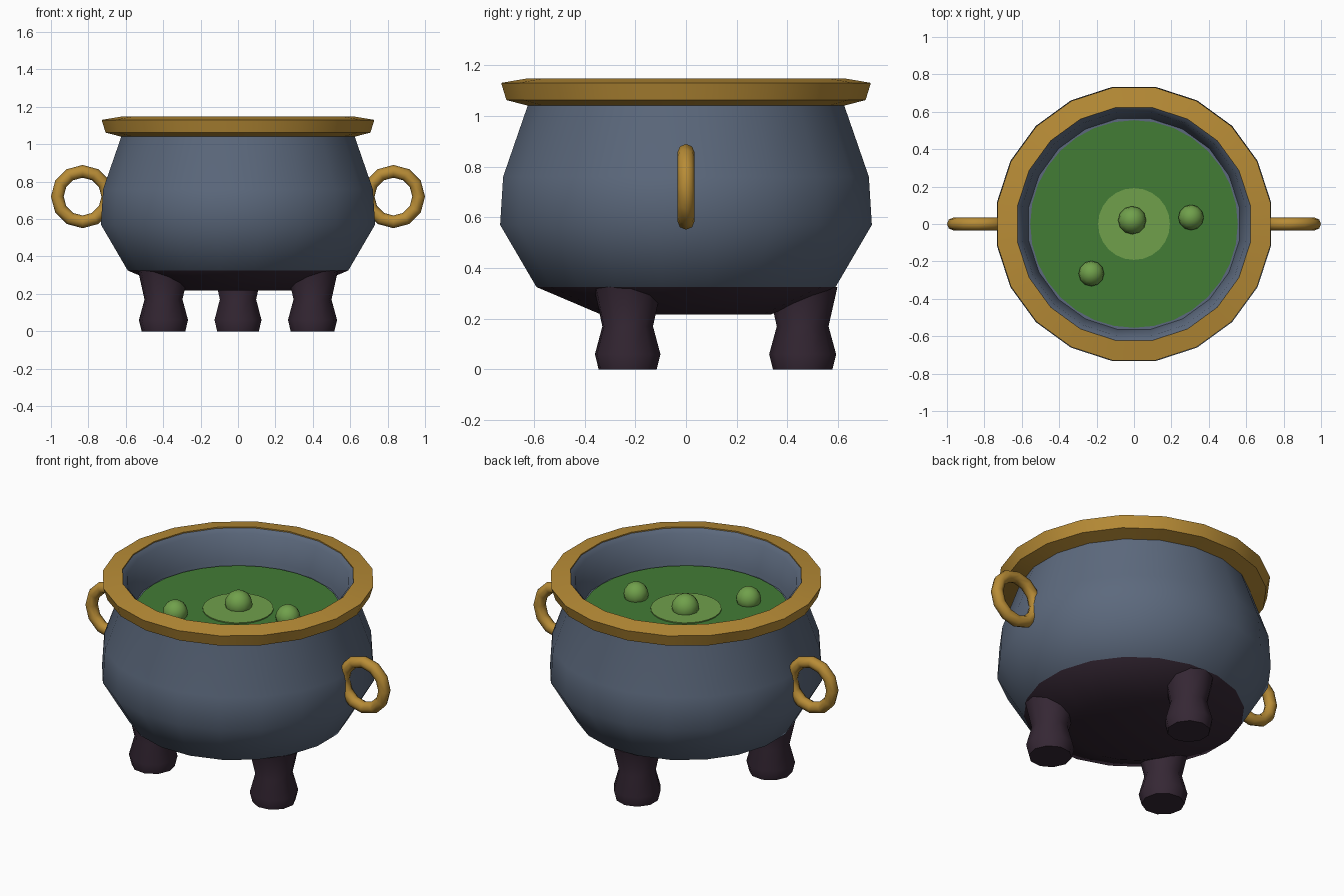
import bpy, bmesh, math
from mathutils import Vector

if "Cube" in bpy.data.objects:
    bpy.data.objects.remove(bpy.data.objects["Cube"])


def srgb(r, g, b):
    lin = [(c / 255 / 12.92) if c < 10 else ((c / 255 + 0.055) / 1.055) ** 2.4 for c in (r, g, b)]
    return (*lin, 1.0)


def material(name, rgb):
    m = bpy.data.materials.new(name)
    m.diffuse_color = srgb(*rgb)
    m.use_nodes = True
    m.node_tree.nodes["Principled BSDF"].inputs["Base Color"].default_value = m.diffuse_color
    return m


IRON = material("blue grey iron", (92, 105, 125))
DARK = material("dark iron", (53, 39, 52))
GOLD = material("brass", (184, 140, 54))
GREEN = material("green brew", (66, 124, 53))
PALE = material("pale green foam", (112, 160, 75))


def lathe(name, profile, sides, mats, loc=(0, 0, 0), turn=0.0, closed=False, smooth=30):
    """Spin an (r, z) profile about z; r = 0 makes a pole."""
    bm = bmesh.new()
    rings = []
    for r, z in profile:
        if r == 0:
            rings.append([bm.verts.new((0, 0, z))] * sides)
        else:
            angles = [turn + 2 * math.pi * i / sides for i in range(sides)]
            rings.append([bm.verts.new((r * math.cos(a), r * math.sin(a), z)) for a in angles])
    pairs = list(zip(rings, rings[1:]))
    if closed:
        pairs.append((rings[-1], rings[0]))
    for low, high in pairs:
        for i in range(sides):
            j = (i + 1) % sides
            corners = list(dict.fromkeys((low[i], low[j], high[j], high[i])))
            bm.faces.new(corners)
    bmesh.ops.recalc_face_normals(bm, faces=bm.faces)
    return finish(name, bm, mats, loc, smooth)


def finish(name, bm, mats, loc, smooth):
    me = bpy.data.meshes.new(name)
    bm.to_mesh(me)
    bm.free()
    for m in mats:
        me.materials.append(m)
    ob = bpy.data.objects.new(name, me)
    bpy.context.collection.objects.link(ob)
    ob.location = loc
    bpy.ops.object.select_all(action='DESELECT')
    ob.select_set(True)
    bpy.context.view_layer.objects.active = ob
    if smooth:
        bpy.ops.object.shade_smooth_by_angle(angle=math.radians(smooth))
    return ob


SIDES = 20
TURN = math.pi / SIDES

# Pot: outer belly, lip, inner wall and inner floor
pot = lathe("pot", [(0, 0.217), (0.34, 0.217), (0.597, 0.325), (0.742, 0.57), (0.73, 0.76),
                    (0.632, 1.04), (0.632, 1.143), (0.605, 1.12), (0.575, 0.97), (0.57, 0.943),
                    (0, 0.943)], SIDES, [IRON, DARK], turn=TURN, smooth=40)
for p in pot.data.polygons:
    p.material_index = 1 if p.center.z < 0.32 else 0

# Brass rim
lathe("rim", [(0.63, 1.04), (0.717, 1.062), (0.738, 1.13), (0.63, 1.148)], SIDES, [GOLD],
      turn=TURN, closed=True)

# Brew surface with a paler foam patch
lathe("brew", [(0.555, 0.944), (0.555, 0.95), (0, 0.95)], 32, [GREEN])
lathe("foam_patch", [(0.192, 0.95), (0.192, 0.956), (0, 0.956)], 24, [PALE])

# Bubbles
for i, (x, y, r) in enumerate([(-0.01, 0.02, 0.075), (0.305, 0.035, 0.068), (-0.228, -0.265, 0.068)]):
    arc = [(r * math.sin(math.pi * k / 8), -r * math.cos(math.pi * k / 8)) for k in range(1, 8)]
    lathe(f"bubble_{i + 1}", [(0, -r)] + arc + [(0, r)], 12, [PALE], loc=(x, y, 0.972), smooth=60)

# Three stubby legs
for i in range(3):
    a = math.radians(90 + 120 * i)
    lathe(f"leg_{i + 1}", [(0, 0), (0.117, 0), (0.132, 0.06), (0.102, 0.17), (0.137, 0.325), (0, 0.335)],
          10, [DARK], loc=(0.46 * math.cos(a), 0.46 * math.sin(a), 0), turn=a, smooth=45)

# Ring handles on both sides
for side, label in ((-1, "left"), (1, "right")):
    ring = [(0.135 + 0.034 * math.cos(math.pi * k / 4), 0.034 * math.sin(math.pi * k / 4)) for k in range(8)]
    handle = lathe(f"{label}_handle", ring, 12, [GOLD], loc=(side * 0.831, 0, 0.72), closed=True, smooth=50)
    handle.rotation_euler = (math.pi / 2, 0, 0)
